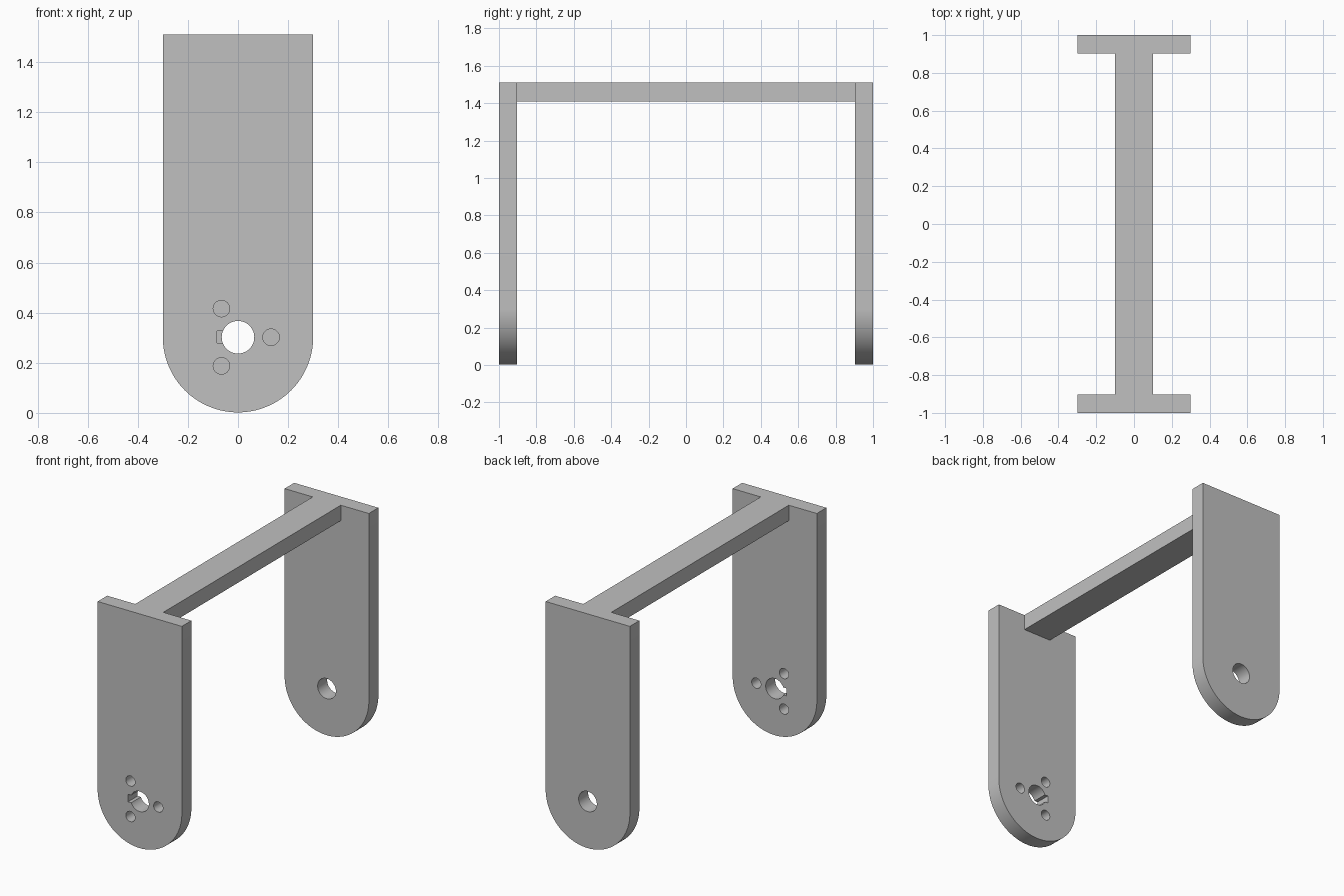
import bpy
import bmesh
from math import sin, cos, pi, asin, radians

if "Cube" in bpy.data.objects:
    bpy.data.objects.remove(bpy.data.objects["Cube"], do_unlink=True)

TOP = 1.51        # top of the frame
AXIS = 0.302      # height of the pivot axis
HALF_W = 0.3      # half width of an arm, also its end radius
INNER = 0.903     # inner face of each arm
BORE = 0.065      # pivot bore radius

grey = bpy.data.materials.new("plain grey")
grey.use_nodes = True
COLOUR = (0.527, 0.527, 0.527, 1)
grey.diffuse_color = COLOUR
grey.node_tree.nodes["Principled BSDF"].inputs["Base Color"].default_value = COLOUR


def arc(cx, cz, r, start, end, n):
    """Points on an arc in the XZ plane, both ends included."""
    angles = [start + (end - start) * i / n for i in range(n + 1)]
    return [(cx + r * cos(a), cz + r * sin(a)) for a in angles]


def circle(cx, cz, r, n=48):
    return arc(cx, cz, r, 0, 2 * pi, n)[:-1]


def prism(name, profile, y0, y1):
    """Extrude an XZ profile along Y."""
    bm = bmesh.new()
    face = bm.faces.new([bm.verts.new((x, y0, z)) for x, z in profile])
    ext = bmesh.ops.extrude_face_region(bm, geom=[face])["geom"]
    verts = [g for g in ext if isinstance(g, bmesh.types.BMVert)]
    bmesh.ops.translate(bm, verts=verts, vec=(0, y1 - y0, 0))
    bmesh.ops.recalc_face_normals(bm, faces=bm.faces)
    mesh = bpy.data.meshes.new(name)
    bm.to_mesh(mesh)
    bm.free()
    mesh.materials.append(grey)
    obj = bpy.data.objects.new(name, mesh)
    bpy.context.collection.objects.link(obj)
    return obj


def make_arm(name, y0, y1, holes):
    """Round-ended upright with holes cut right through it."""
    outline = arc(0, AXIS, HALF_W, pi, 2 * pi, 64) + [(HALF_W, TOP), (-HALF_W, TOP)]
    arm = prism(name, outline, y0, y1)
    bpy.context.view_layer.objects.active = arm
    for hole in holes:
        cutter = prism("hole_cutter", hole, y0 - 0.1, y1 + 0.1)
        cutter.hide_render = True
        cut = arm.modifiers.new("hole", "BOOLEAN")
        cut.operation = "DIFFERENCE"
        cut.solver = "EXACT"
        cut.object = cutter
        bpy.ops.object.modifier_apply(modifier=cut.name)
        bpy.data.objects.remove(cutter, do_unlink=True)
    bpy.ops.object.select_all(action="DESELECT")
    arm.select_set(True)
    bpy.ops.object.shade_smooth_by_angle(angle=radians(30))
    return arm


# Front arm: bore with a keyway, ringed by three screw holes
KEY_HALF, KEY_X = 0.024, -0.083
key_angle = asin(KEY_HALF / BORE)
keyed_bore = arc(0, AXIS, BORE, pi + key_angle, 3 * pi - key_angle, 48)
keyed_bore += [(KEY_X, AXIS + KEY_HALF), (KEY_X, AXIS - KEY_HALF)]
screws = [circle(0.132 * cos(a), AXIS + 0.132 * sin(a), 0.033, 32)
          for a in (0, 2 * pi / 3, 4 * pi / 3)]
make_arm("front_arm", -1, -INNER, [keyed_bore] + screws)

# Back arm: plain bore
make_arm("back_arm", INNER, 1, [circle(0, AXIS, BORE)])

# Crossbar joining the arms at the top
bar = [(-0.1, TOP - 0.1), (0.1, TOP - 0.1), (0.1, TOP), (-0.1, TOP)]
prism("crossbar", bar, -INNER, INNER)
